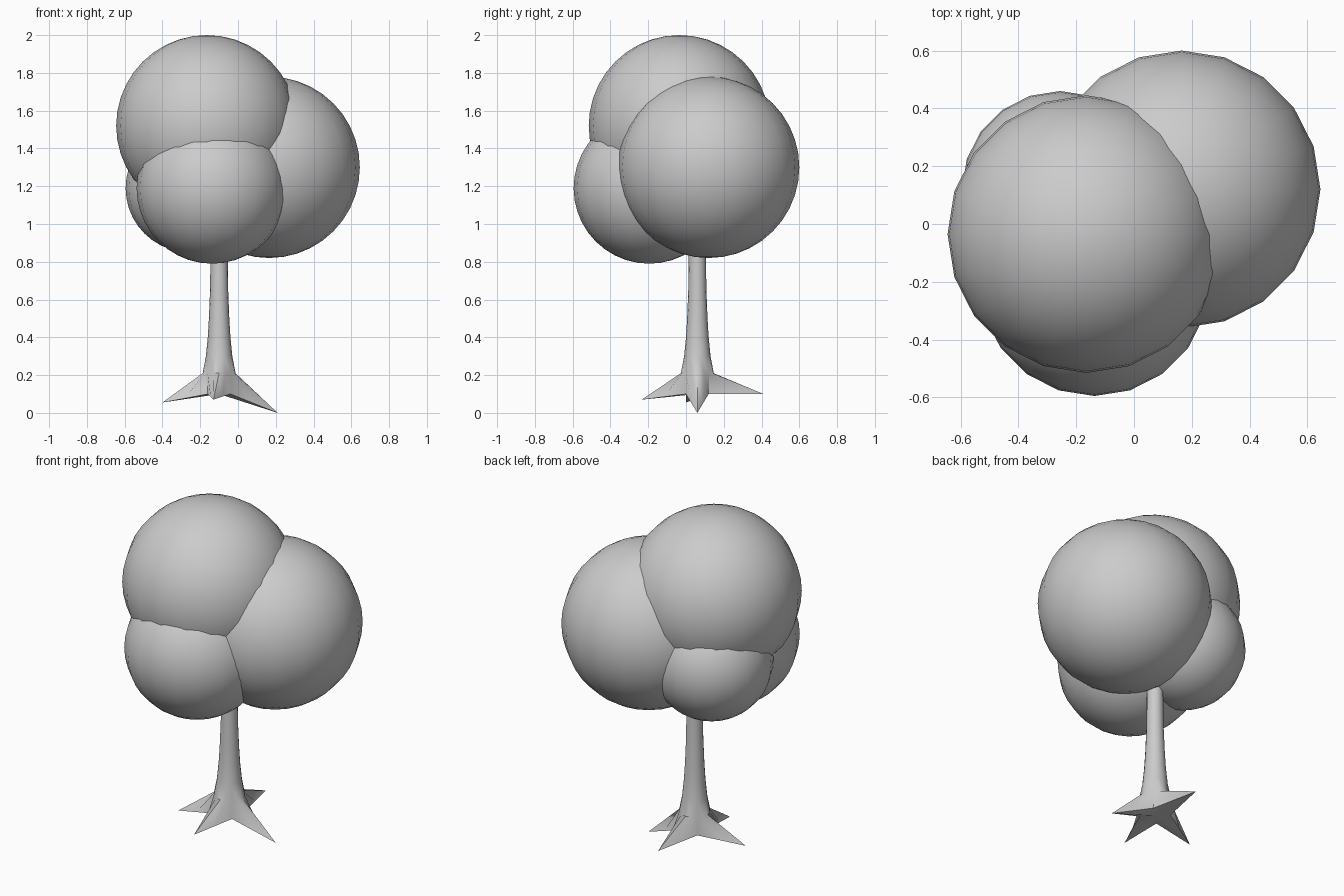
import bpy, bmesh
from math import sin, cos, pi
from mathutils import Vector

if "Cube" in bpy.data.objects:
    bpy.data.objects.remove(bpy.data.objects["Cube"])


def smooth(obj, angle):
    bpy.ops.object.select_all(action='DESELECT')
    obj.select_set(True)
    bpy.context.view_layer.objects.active = obj
    bpy.ops.object.shade_smooth_by_angle(angle=angle)


# Foliage: four overlapping balls (centre, radius)
foliage = {
    "foliage_top": ((-0.165, -0.035, 1.52), 0.48),
    "foliage_right": ((0.165, 0.12, 1.30), 0.48),
    "foliage_front": ((-0.137, -0.195, 1.19), 0.40),
    "foliage_back_left": ((-0.255, 0.12, 1.19), 0.34),
}
for name, (centre, radius) in foliage.items():
    bpy.ops.mesh.primitive_uv_sphere_add(segments=20, ring_count=20,
                                         radius=radius, location=centre)
    ball = bpy.context.object
    ball.name = name
    smooth(ball, pi / 3)

# Trunk: round rings lofted down to a four-pointed star of roots
SIDES = 16
AXIS = Vector((-0.10, 0.06, 0))
profile = [(1.15, 0.042), (0.80, 0.046), (0.65, 0.048), (0.50, 0.054),
           (0.40, 0.060), (0.30, 0.070), (0.21, 0.087)]
tips = [(0.21, 0.06, 0.0), (-0.10, 0.41, 0.10),
        (-0.40, 0.00, 0.055), (-0.13, -0.235, 0.07)]

bm = bmesh.new()
rings = []
for z, r in profile:
    rings.append([bm.verts.new(AXIS + Vector((r * cos(2 * pi * i / SIDES),
                                              r * sin(2 * pi * i / SIDES), z)))
                  for i in range(SIDES)])

# Star-shaped base: root tips alternating with valleys
corners = []
for k, tip in enumerate(tips):
    a = (k + 0.5) * pi / 2
    corners += [Vector(tip), AXIS + Vector((0.085 * cos(a), 0.085 * sin(a), 0.10))]
base = []
for k, c in enumerate(corners):
    nxt = corners[(k + 1) % len(corners)]
    base += [bm.verts.new(c), bm.verts.new(c.lerp(nxt, 0.5))]
rings.append(base)

for upper, lower in zip(rings, rings[1:]):
    for i in range(SIDES):
        j = (i + 1) % SIDES
        bm.faces.new((upper[i], lower[i], lower[j], upper[j]))
bm.faces.new(rings[0])
hub = bm.verts.new(AXIS + Vector((0, 0, 0.10)))
for i in range(SIDES):
    bm.faces.new((hub, base[(i + 1) % SIDES], base[i]))
bmesh.ops.recalc_face_normals(bm, faces=bm.faces)

mesh = bpy.data.meshes.new("trunk_with_roots")
bm.to_mesh(mesh)
bm.free()
trunk = bpy.data.objects.new("trunk_with_roots", mesh)
bpy.context.collection.objects.link(trunk)
smooth(trunk, pi / 4)
